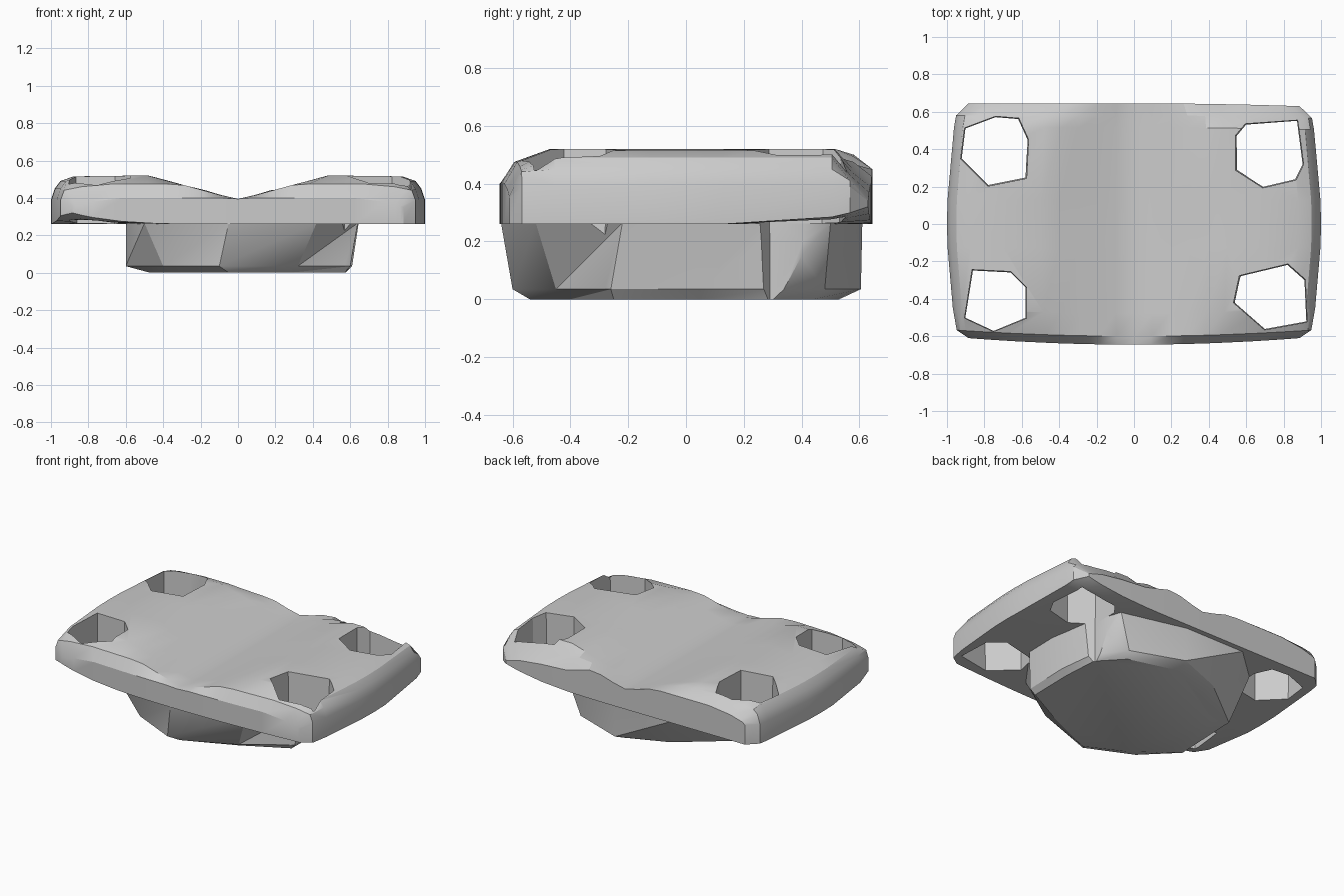
import bpy, bmesh

cube = bpy.data.objects.get("Cube")
if cube:
    bpy.data.objects.remove(cube, do_unlink=True)

stone = bpy.data.materials.new("grey_stone")
stone.use_nodes = True
GREY = (0.6, 0.6, 0.6, 1)
stone.diffuse_color = GREY
stone.node_tree.nodes["Principled BSDF"].inputs["Base Color"].default_value = GREY


def finish(bm, name):
    bmesh.ops.recalc_face_normals(bm, faces=bm.faces)
    mesh = bpy.data.meshes.new(name)
    bm.to_mesh(mesh)
    bm.free()
    mesh.materials.append(stone)
    obj = bpy.data.objects.new(name, mesh)
    bpy.context.collection.objects.link(obj)
    return obj


def loft(name, rings):
    """Closed solid through rings of (height, outline)."""
    bm = bmesh.new()
    loops = [[bm.verts.new((x, y, z)) for x, y in pts] for z, pts in rings]
    for low, high in zip(loops, loops[1:]):
        for i in range(len(low)):
            j = (i + 1) % len(low)
            bm.faces.new((low[i], low[j], high[j]))
            bm.faces.new((low[i], high[j], high[i]))
    bm.faces.new(loops[0])
    bm.faces.new(loops[-1])
    return finish(bm, name)


def lookup(table, t):
    """Straight-line interpolation in a short table."""
    for (a, p), (b, q) in zip(table, table[1:]):
        if t <= b:
            return p + (q - p) * (t - a) / (b - a)
    return table[-1][1]


# Slab: dished across its width, worn down at the rim and corners
UNDERSIDE = 0.26
DISH = [(0, .395), (.1, .415), (.5, .52), (.88, .515), (.95, .49), (.98, .45), (1, .39)]
RIM = [(-1, .40), (-.93, .475), (-.74, .52), (.8, .52), (.9, .50), (1, .45)]
HALF_WIDTH = [(0, 1), (.2, .997), (.75, .968), (.93, .948), (1, .885)]

us = sorted([s * a for s in (-1, 1) for a in (.1, .2, .3, .4, .5, .7, .88, .95, .98, 1)] + [0])
vs = sorted([v for v, _ in RIM] + [-.2, 0, .2])


def slab_point(u, v, top):
    x = u * lookup(HALF_WIDTH, abs(v))
    taper = .035 if v < 0 else .015 if u > 0 else 0
    y = v * (.645 - taper * u * u)
    if top:
        wear = .25 * max(0, abs(u) - .8) * v ** 4
        # the back left rim is chipped lower
        chip = .06 * min(1, max(0, u - .3) * 4) * min(1, max(0, v - .8) * 10)
        z = min(lookup(DISH, abs(u)), lookup(RIM, v) - wear - chip)
    else:
        z = UNDERSIDE + .06 * max(0, u * v) ** 4
    return x, y, z


bm = bmesh.new()
sheets = [[[bm.verts.new(slab_point(u, v, top)) for u in us] for v in vs] for top in (0, 1)]
for g in sheets:
    for j in range(len(vs) - 1):
        for i in range(len(us) - 1):
            bm.faces.new((g[j][i], g[j][i + 1], g[j + 1][i + 1], g[j + 1][i]))


def border(g):
    return (g[0] + [row[-1] for row in g[1:]] + g[-1][-2::-1]
            + [row[0] for row in g[-2:0:-1]])


low, high = map(border, sheets)
for i in range(len(low)):
    j = (i + 1) % len(low)
    bm.faces.new((low[i], low[j], high[j], high[i]))
slab = finish(bm, "dished_slab")

# Roughly hewn foot below the slab
bottom = [(.57, -.25), (.575, .05), (.56, .29), (.42, .44), (.10, .53), (-.18, .38),
          (-.45, .20), (-.47, -.28), (-.29, -.42), (-.05, -.54), (.28, -.40)]
middle = [(.60, -.26), (.61, .05), (.58, .30), (.44, .48), (.10, .605), (-.22, .48),
          (-.58, .20), (-.60, -.26), (-.40, -.46), (-.10, -.60), (.32, -.45)]
upper = [(.64, -.22), (.645, 0), (.60, .26), (.52, .50), (.10, .61), (-.35, .61),
         (-.58, .40), (-.60, -.25), (-.50, -.53), (-.05, -.64), (.42, -.52)]
foot = loft("hewn_foot", [(0, bottom), (.035, middle), (UNDERSIDE + .005, upper)])

# Four irregular holes through the corners
holes = [
    [(-.90, .51), (-.74, .57), (-.62, .56), (-.57, .45), (-.58, .25), (-.78, .21), (-.92, .35)],
    [(.60, .53), (.87, .55), (.90, .32), (.86, .24), (.69, .20), (.55, .29), (.55, .47)],
    [(-.86, -.25), (-.66, -.26), (-.58, -.34), (-.58, -.50), (-.75, -.57), (-.90, -.50)],
    [(.57, -.28), (.82, -.22), (.91, -.30), (.92, -.52), (.70, -.56), (.54, -.42)],
]
for pts in holes:
    cx = sum(p[0] for p in pts) / len(pts)
    cy = sum(p[1] for p in pts) / len(pts)
    wide = [(cx + (x - cx) * 1.05, cy + (y - cy) * 1.05) for x, y in pts]
    cutter = loft("hole_cutter", [(-.1, pts), (.2, pts), (.6, wide)])
    cutter.hide_render = True
    for obj in (slab, foot):
        bpy.context.view_layer.objects.active = obj
        cut = obj.modifiers.new("hole", 'BOOLEAN')
        cut.operation = 'DIFFERENCE'
        cut.solver = 'EXACT'
        cut.object = cutter
        bpy.ops.object.modifier_apply(modifier=cut.name)
    bpy.data.objects.remove(cutter, do_unlink=True)

# Smooth the gentle curves, keep the hewn edges sharp
bpy.ops.object.select_all(action='DESELECT')
for obj in (slab, foot):
    obj.select_set(True)
bpy.context.view_layer.objects.active = slab
bpy.ops.object.shade_smooth_by_angle(angle=0.45)
